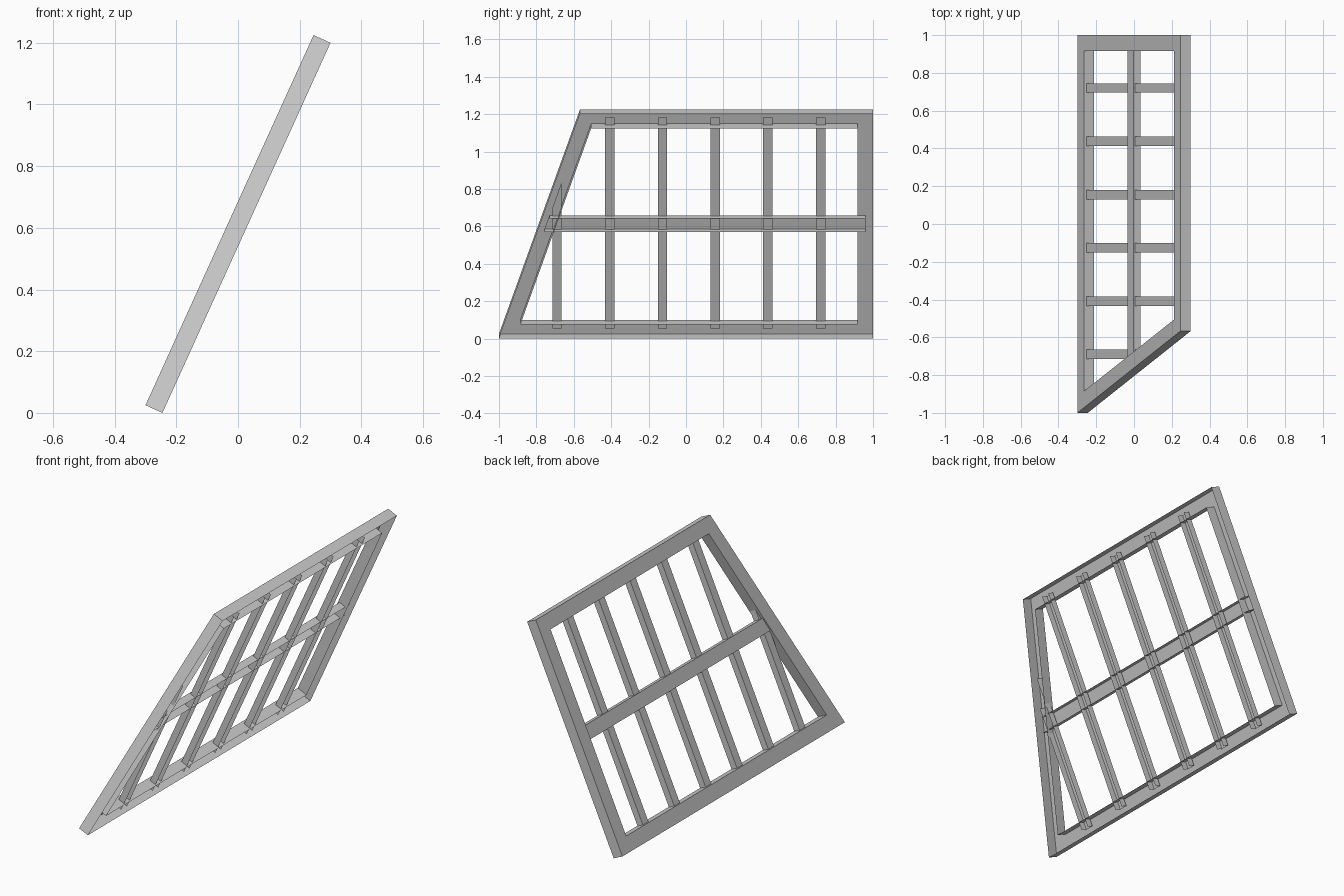
import bpy
from math import hypot
from mathutils import Vector

if "Cube" in bpy.data.objects:
    bpy.data.objects.remove(bpy.data.objects["Cube"])

# Leaning panel plane: u climbs the slope, w goes from the upper face to the open back
W, H = 0.545, 1.2
LEN = hypot(W, H)
C, S = W / LEN, H / LEN
DEPTH = 0.0604
SLANT = 0.433 / LEN          # y shift of the raked side per unit of slope


def place(y, u, w):
    return Vector((-0.3 + C * u + S * w, y, C * DEPTH + S * u - C * w))


def make(name, verts, faces):
    me = bpy.data.meshes.new(name)
    me.from_pydata([place(*v) for v in verts], [], faces)
    me.update()
    ob = bpy.data.objects.new(name, me)
    bpy.context.collection.objects.link(ob)
    return ob


def inset_outline(d):
    """Panel outline (y, u), counter-clockwise, moved inward by d."""
    k = d * hypot(1, SLANT)
    left = lambda u: -1 + SLANT * u + k
    return [(left(d), d), (1 - d, d), (1 - d, LEN - d), (left(LEN - d), LEN - d)]


def channel(name, quad, w0, w1, walls):
    """Open-backed bar: a face plus walls on the listed edges of the quad."""
    verts = [(y, u, w) for w in (w0, w1) for y, u in quad]
    faces = [(3, 2, 1, 0)]
    for i in walls:
        j = (i + 1) % 4
        faces.append((i, j, j + 4, i + 4))
    return make(name, verts, faces)


# Outer frame: upper face ring, outer wall and inner wall, open at the back
outer, inner = inset_outline(0), inset_outline(0.083)
verts = [(y, u, w) for w in (0, DEPTH) for ring in (outer, inner) for y, u in ring]
faces = []
for i in range(4):
    j = (i + 1) % 4
    faces += [(i, i + 4, j + 4, j),
              (i, j, j + 8, i + 8),
              (j + 4, i + 4, i + 12, j + 12)]
make("outer_frame", verts, faces)

# Bars end a little inside the hollow frame
END = 0.04
side = lambda u: -1 + SLANT * u + END

# Middle rail
u0, u1 = 0.621, 0.699
channel("middle_rail", [(side(u0), u0), (0.96, u0), (0.96, u1), (side(u1), u1)],
        0.009, 0.05, (0, 2))

# Sloping bars, trimmed by the raked side
for i in range(6):
    yc = -0.69 + i * 0.282
    a, b = yc - 0.025, yc + 0.025
    top = lambda y: min(LEN - END, (y + 1 - END) / SLANT)
    channel(f"sloping_bar_{i + 1}", [(a, END), (b, END), (b, top(b)), (a, top(a))],
            0.017, 0.054, (1, 3))
